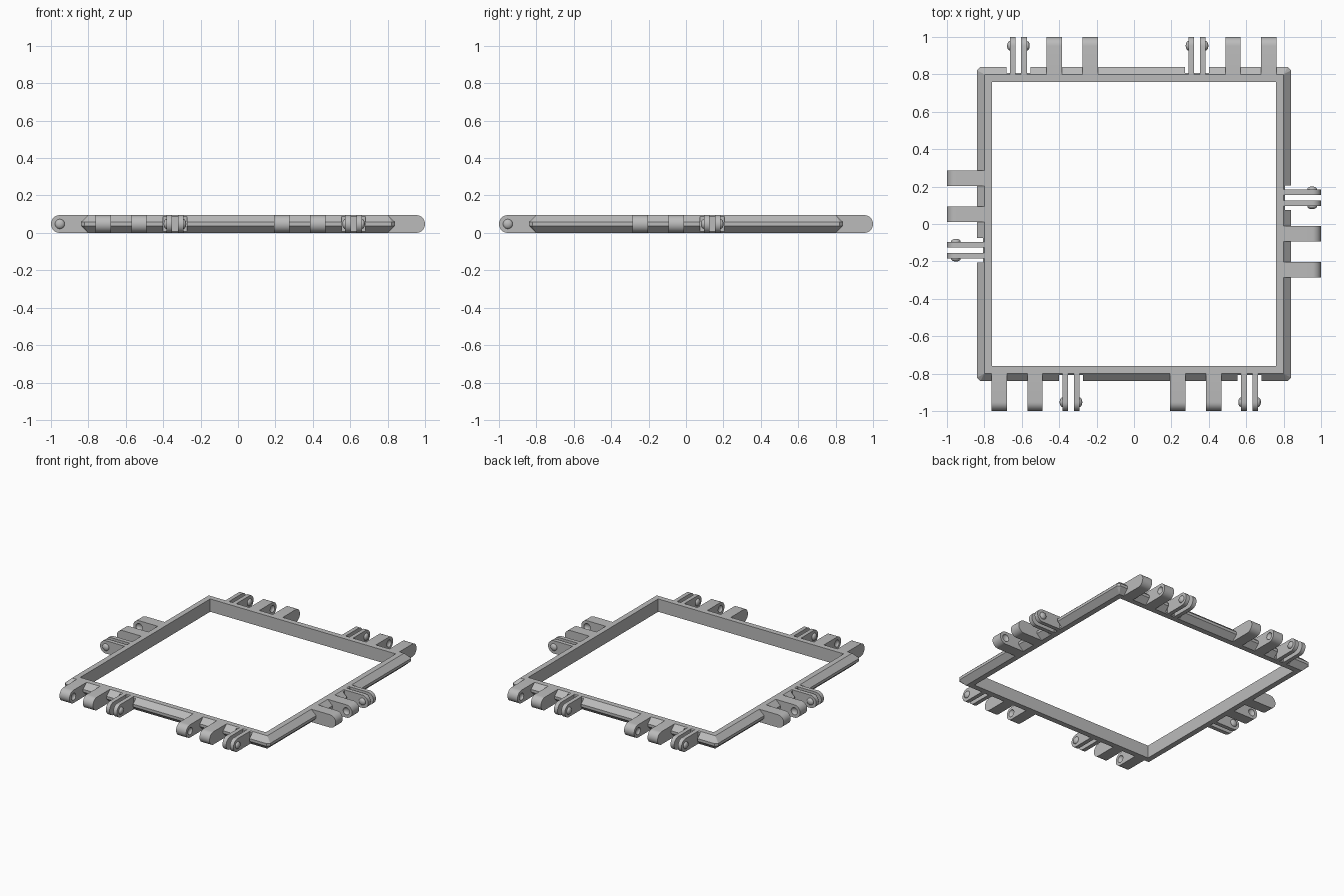
import bpy, bmesh, math
from mathutils import Matrix, Vector

cube = bpy.data.objects.get("Cube")
if cube:
    bpy.data.objects.remove(cube)

H = 0.095          # frame thickness
MID = H / 2        # hinge axis height
AXIS = 1 - MID     # hinge axis distance from centre

grey = bpy.data.materials.new("plain grey")
grey.use_nodes = True
grey.diffuse_color = (0.5, 0.5, 0.5, 1)
grey.node_tree.nodes["Principled BSDF"].inputs["Base Color"].default_value = (0.5, 0.5, 0.5, 1)


def make(name, bm):
    bmesh.ops.recalc_face_normals(bm, faces=bm.faces)
    mesh = bpy.data.meshes.new(name)
    bm.to_mesh(mesh)
    bm.free()
    mesh.materials.append(grey)
    obj = bpy.data.objects.new(name, mesh)
    bpy.context.collection.objects.link(obj)
    return obj


def cut(obj, cutter):
    """Subtract the cutter, bake the result and drop the cutter."""
    mod = obj.modifiers.new("cut", "BOOLEAN")
    mod.operation, mod.solver, mod.object = "DIFFERENCE", "EXACT", cutter
    graph = bpy.context.evaluated_depsgraph_get()
    baked = bpy.data.meshes.new_from_object(obj.evaluated_get(graph))
    obj.modifiers.clear()
    obj.data = baked
    bpy.data.objects.remove(cutter)


def smooth(obj):
    bpy.ops.object.select_all(action="DESELECT")
    obj.select_set(True)
    bpy.context.view_layer.objects.active = obj
    bpy.ops.object.shade_smooth_by_angle(angle=math.radians(30))


def add_arm(bm, x0, x1):
    """Arm reaching to -y with a half-round tip."""
    pts = [(-0.79, H), (-0.79, 0)]
    for i in range(17):
        a = -math.pi / 2 - math.pi * i / 16
        pts.append((-AXIS + MID * math.cos(a), MID + MID * math.sin(a)))
    face = bm.faces.new([bm.verts.new((x0, y, z)) for y, z in pts])
    out = bmesh.ops.extrude_face_region(bm, geom=[face])
    moved = [v for v in out["geom"] if isinstance(v, bmesh.types.BMVert)]
    bmesh.ops.translate(bm, verts=moved, vec=(x1 - x0, 0, 0))


def add_button(bm, x):
    """Flattened ball on the hinge axis."""
    place = Matrix.Translation((x, -AXIS, MID)) @ Matrix.Diagonal((0.6, 1, 1, 1))
    place = place @ Matrix.Rotation(math.pi / 2, 4, "Y")
    bmesh.ops.create_uvsphere(bm, u_segments=24, v_segments=12, radius=0.026, matrix=place)


def make_lug(x0, x1, socket_x, turn):
    bm = bmesh.new()
    add_arm(bm, x0, x1)
    lug = make("hinge_lug", bm)
    bm = bmesh.new()
    add_button(bm, socket_x)
    cut(lug, make("socket_cutter", bm))
    lug.data.transform(turn)
    smooth(lug)


def make_prong(x0, x1, button_x, turn):
    bm = bmesh.new()
    add_arm(bm, x0, x1)
    prong = make("hinge_prong", bm)
    bm = bmesh.new()
    add_button(bm, button_x)
    button = make("hinge_button", bm)
    for obj in (prong, button):
        obj.data.transform(turn)
        smooth(obj)


# Frame: square rings from the inside wall round the bevelled rim
RINGS = [(0.76, 0, 0), (0.76, 0, H), (0.80, 0, H),
         (0.84, 0.018, 0.058), (0.84, 0.018, 0.038), (0.80, 0, 0)]
bm = bmesh.new()
loops = []
for r, c, z in RINGS:
    corners = []
    for k in range(4):
        turn = Matrix.Rotation(k * math.pi / 2, 3, "Z")
        corners += [turn @ Vector((r, r - c, z)), turn @ Vector((r - c, r, z))]
    loops.append([bm.verts.new(p) for p in corners])
for i, a in enumerate(loops):
    b = loops[(i + 1) % len(loops)]
    for k in range(8):
        n = (k + 1) % 8
        bm.faces.new((a[k], a[n], b[n], b[k]))
bmesh.ops.remove_doubles(bm, verts=bm.verts, dist=0.0001)
frame = make("frame", bm)

# Hinge groups: two lugs and a fork, on each side of the frame
GROUPS = [(0, -0.762), (0, 0.193), (2, -0.762), (2, 0.193), (1, -0.285), (3, -0.285)]
notches = bmesh.new()
for quarter, s in GROUPS:
    turn = Matrix.Rotation(quarter * math.pi / 2, 4, "Z")
    make_lug(s, s + 0.082, s + 0.082, turn)
    make_lug(s + 0.192, s + 0.274, s + 0.192, turn)
    make_prong(s + 0.38, s + 0.41, s + 0.38, turn)
    make_prong(s + 0.44, s + 0.47, s + 0.47, turn)
    # Clearance in the rim around the fork
    place = Matrix.Translation((s + 0.425, -0.857, MID)) @ Matrix.Diagonal((0.13, 0.1, 0.2, 1))
    bmesh.ops.create_cube(notches, size=1, matrix=turn @ place)
cut(frame, make("notch_cutter", notches))
